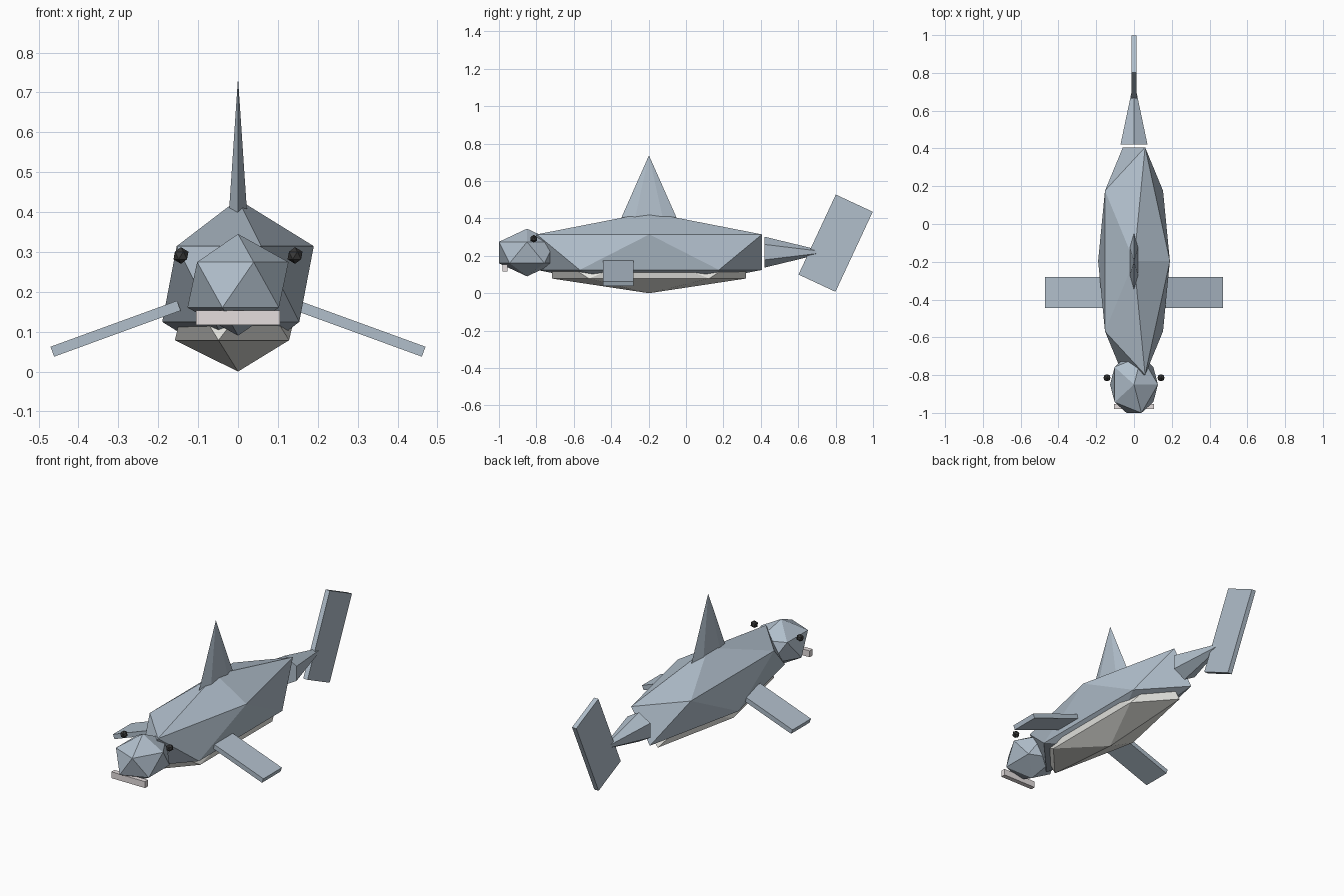
import bpy
from math import radians

if "Cube" in bpy.data.objects:
    bpy.data.objects.remove(bpy.data.objects["Cube"])


def material(name, rgb):
    m = bpy.data.materials.new(name)
    m.diffuse_color = (*rgb, 1)
    m.use_nodes = True
    m.node_tree.nodes["Principled BSDF"].inputs["Base Color"].default_value = m.diffuse_color
    return m


SKIN = material("slate_skin", (0.44, 0.52, 0.60))
PALE = material("pale_belly", (0.82, 0.82, 0.78))
DARK = material("eye_black", (0.04, 0.04, 0.04))
PINK = material("mouth_grey", (0.78, 0.73, 0.73))


def finish(name, mat):
    o = bpy.context.object
    o.name = name
    o.data.materials.append(mat)
    return o


def ball(name, loc, radii, mat):
    """Twenty-sided ball stretched to the given radii."""
    bpy.ops.mesh.primitive_ico_sphere_add(subdivisions=1, radius=1, location=loc)
    bpy.context.object.scale = radii
    return finish(name, mat)


def box(name, loc, size, mat, rot=(0, 0, 0)):
    bpy.ops.mesh.primitive_cube_add(size=1, location=loc, rotation=rot)
    bpy.context.object.scale = size
    return finish(name, mat)


def cone(name, loc, r1, r2, depth, mat, rot=(0, 0, 0), flat=1):
    bpy.ops.mesh.primitive_cone_add(vertices=6, radius1=r1, radius2=r2,
                                    depth=depth, location=loc, rotation=rot)
    bpy.context.object.scale.x = flat
    return finish(name, mat)


# Torso, belly and head
ball("body", (0, -0.196, 0.2195), (0.2124, 0.708, 0.2124), SKIN)
ball("belly", (0, -0.198, 0.142), (0.177, 0.611, 0.142), PALE)
ball("head", (0, -0.85, 0.2175), (0.1417, 0.177, 0.1275), SKIN)

# Mouth bar under the snout
box("mouth", (0, -0.967, 0.135), (0.21, 0.027, 0.036), PINK)

# Dorsal fin: thin six-sided spike
cone("dorsal_fin", (0, -0.198, 0.5585), 0.158, 0, 0.357, SKIN, flat=0.175)

# Tail stem tapering backwards, and slanted tail blade
cone("tail_stem", (0, 0.568, 0.2195), 0.0825, 0.011, 0.296, SKIN,
     rot=(radians(-90), 0, 0))
box("tail_fin", (0, 0.80, 0.2675), (0.0265, 0.218, 0.472), SKIN,
    rot=(radians(-25), 0, 0))

# Mirrored side fins and eyes
for side, label in ((-1, "left"), (1, "right")):
    box(label + "_side_fin", (side * 0.307, -0.362, 0.1075),
        (0.3376, 0.165, 0.0265), SKIN, rot=(0, side * radians(20), 0))
    ball(label + "_eye", (side * 0.143, -0.814, 0.291), (0.021,) * 3, DARK)
